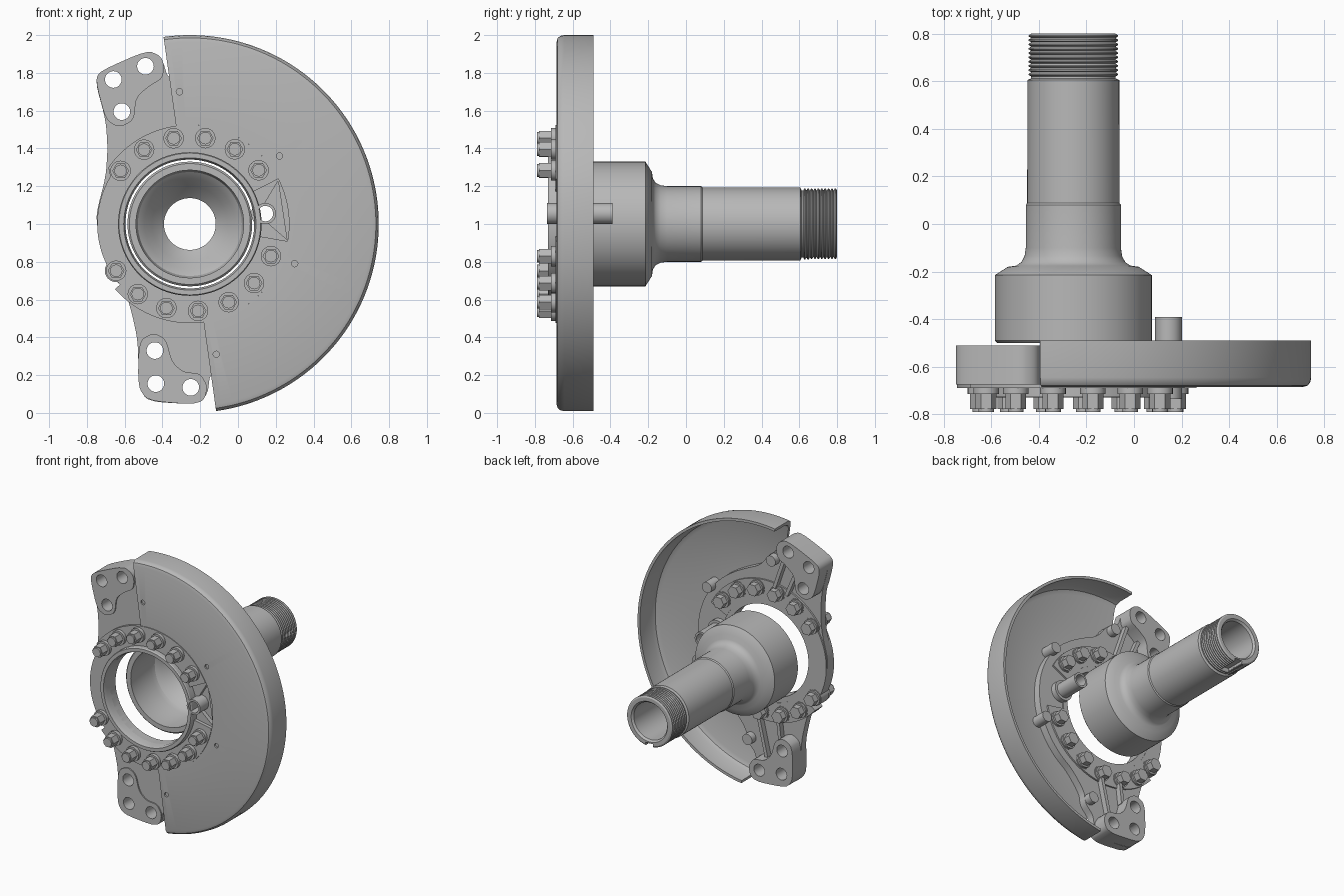
import bpy, bmesh, math
from math import cos, sin, radians, pi

if "Cube" in bpy.data.objects:
    bpy.data.objects.remove(bpy.data.objects["Cube"])

CX, CZ = -0.255, 1.0      # spindle axis
GAP = 0.685               # front plane of the shield

grey = bpy.data.materials.new("plain_grey")
grey.use_nodes = True
grey.diffuse_color = (0.48, 0.48, 0.48, 1)
grey.node_tree.nodes["Principled BSDF"].inputs["Base Color"].default_value = (0.48, 0.48, 0.48, 1)


def finish(name, bm):
    bmesh.ops.recalc_face_normals(bm, faces=bm.faces[:])
    mesh = bpy.data.meshes.new(name)
    bm.to_mesh(mesh)
    bm.free()
    mesh.materials.append(grey)
    ob = bpy.data.objects.new(name, mesh)
    bpy.context.collection.objects.link(ob)
    return ob


def activate(ob):
    bpy.ops.object.select_all(action='DESELECT')
    ob.select_set(True)
    bpy.context.view_layer.objects.active = ob


def polar(r, deg, cx=CX, cz=CZ):
    return (cx + r * cos(radians(deg)), cz + r * sin(radians(deg)))


def circle(c, r, n=32):
    return [polar(r, 360 * i / n, *c) for i in range(n)]


def rounded(pts, steps=2):
    # corner cutting turns a rough outline into a soft one
    for _ in range(steps):
        out = []
        for a, b in zip(pts, pts[1:] + pts[:1]):
            out += [(a[0] * .8 + b[0] * .2, a[1] * .8 + b[1] * .2),
                    (a[0] * .2 + b[0] * .8, a[1] * .2 + b[1] * .8)]
        pts = out
    return pts


def prism(name, pts, y0, y1, wall=0):
    # extrude an (x, z) outline along y; wall > 0 leaves only a border
    bm = bmesh.new()
    face = bm.faces.new([bm.verts.new((x, y0, z)) for x, z in pts])
    if wall:
        bmesh.ops.inset_region(bm, faces=[face], thickness=wall, use_even_offset=True)
        bmesh.ops.delete(bm, geom=[face], context='FACES')
    new = bmesh.ops.extrude_face_region(bm, geom=bm.faces[:])["geom"]
    bmesh.ops.translate(bm, vec=(0, y1 - y0, 0),
                        verts=[v for v in new if isinstance(v, bmesh.types.BMVert)])
    return finish(name, bm)


def revolve(name, profile, a0=0, a1=360, n=96):
    # turn a closed (radius, y) profile about the spindle axis
    bm = bmesh.new()
    full = a1 - a0 == 360
    rings = []
    for i in range(n if full else n + 1):
        a = a0 + (a1 - a0) * i / n
        rings.append([bm.verts.new((polar(r, a)[0], y, polar(r, a)[1])) for r, y in profile])
    pairs = list(zip(rings, rings[1:])) + ([(rings[-1], rings[0])] if full else [])
    m = len(profile)
    for p, q in pairs:
        for j in range(m):
            k = (j + 1) % m
            bm.faces.new((p[j], p[k], q[k], q[j]))
    if not full:
        bm.faces.new(rings[0])
        bm.faces.new(rings[-1])
    return finish(name, bm)


def cut(ob, pts, y0, y1):
    cutter = prism("cutter", pts, y0, y1)
    cutter.hide_render = True
    mod = ob.modifiers.new("cut", 'BOOLEAN')
    mod.operation, mod.object, mod.solver = 'DIFFERENCE', cutter, 'EXACT'
    activate(ob)
    bpy.ops.object.modifier_apply(modifier=mod.name)
    bpy.data.objects.remove(cutter)


def bar(name, a, b, w, y0, y1):
    d = math.hypot(b[0] - a[0], b[1] - a[1])
    nx, nz = -(b[1] - a[1]) / d * w / 2, (b[0] - a[0]) / d * w / 2
    return prism(name, [(a[0] + nx, a[1] + nz), (b[0] + nx, b[1] + nz),
                        (b[0] - nx, b[1] - nz), (a[0] - nx, a[1] - nz)], y0, y1)


# hollow spindle: cup, shoulder, barrel and thread
outer = [(.285, -.5), (.32, -.5), (.33, -.49), (.33, -.215), (.275, -.18), (.24, -.175),
         (.218, -.16), (.205, -.135), (.2, -.1), (.2, .08), (.194, .088), (.193, .605), (.178, .612)]
thread = [(r, .62 + .018 * i + d) for i in range(10) for r, d in ((.177, 0), (.188, .006), (.188, .011))]
bore = [(.177, .8), (.15, .8), (.138, .785), (.137, -.08), (.2, -.14), (.24, -.2), (.275, -.23), (.285, -.26)]
spindle = revolve("spindle", outer + thread + bore)
cut(spindle, [(CX - .03, .78), (CX + .03, .78), (CX + .03, .84), (CX - .03, .84)], .66, .84)

# half-round shield with a turned-back rim
shield = revolve("dust_shield", [
    (.525, -GAP), (.965, -GAP), (.985, -.679), (.996, -.665), (1, -.645), (1, -.49),
    (.98, -.49), (.978, -.62), (.965, -.65), (.935, -.664), (.525, -.664)], -82, 98)
screws = [(-.31, 1.70), (.22, 1.36), (.30, .79), (-.115, .31)]
for s in screws:
    cut(shield, circle(s, .017, 12), -.75, -.672)

# mounting bracket web with a raised border on its back
outline = [(-.40, 1.87), (-.48, 1.92), (-.73, 1.81), (-.755, 1.75), (-.70, 1.55), (-.69, 1.4),
           (-.70, 1.25), (-.75, 1.06), (-.745, .98), (-.71, .82), (-.65, .70), (-.60, .66),
           (-.56, .52), (-.53, .38), (-.525, .14), (-.48, .06), (-.22, .045), (-.16, .10),
           (-.15, .2), (-.08, .27), (-.07, .36)]
outline += [polar(.585, a) for a in range(-60, 61, 12)]
outline += [(-.06, 1.56), (-.19, 1.62), (-.28, 1.74), (-.37, 1.77)]
outline = rounded(outline)
web = prism("bracket_web", outline, -.665, -.61)
cut(web, circle((CX, CZ), .341, 96), -.8, -.4)
prism("bracket_border", outline, -.663, -.56, wall=.025)

# thick end pads, each with three holes
upper_pad = [(-.39, 1.84), (-.41, 1.89), (-.48, 1.92), (-.73, 1.81), (-.755, 1.76), (-.70, 1.55),
             (-.63, 1.51), (-.55, 1.55), (-.54, 1.67), (-.47, 1.73), (-.40, 1.77)]
lower_pad = [(-.525, .38), (-.45, .425), (-.38, .39), (-.35, .27), (-.29, .215), (-.20, .21),
             (-.16, .14), (-.18, .065), (-.25, .045), (-.48, .065), (-.53, .14)]
holes = {"upper": [(-.66, 1.765), (-.49, 1.835), (-.615, 1.595)],
         "lower": [(-.44, .33), (-.435, .155), (-.25, .135)]}
for side, pts in (("upper", upper_pad), ("lower", lower_pad)):
    pad = prism(side + "_mount_pad", rounded(pts), -.674, -.51)
    for h in holes[side]:
        cut(pad, circle(h, .044), -.8, -.4)
        cut(web, circle(h, .044), -.8, -.4)

# stiffening ribs from the pads to the ring
for a, b in (((-.52, 1.68), (-.43, 1.47)), ((-.42, 1.76), (-.33, 1.5)),
             ((-.38, .36), (-.36, .53)), ((-.27, .2), (-.2, .5))):
    bar("web_rib", a, b, .025, -.63, -.57)

# bolting ring: lip round the bore, front face in two heights of radius
revolve("ring_lip", [(.341, -.60), (.341, -.705), (.35, -.73), (.375, -.73), (.38, -.722), (.38, -.60)])
for a0, a1, r in ((27, 146, .525), (146, 221, .49), (221, 350, .525)):
    revolve("ring_face", [(.378, -.69), (r, -.69), (r, -.598), (.378, -.598)], a0, a1, 48)

# notch in the ring where the sensor sleeve passes through
cut(web, [polar(.37, 7), polar(.52, -9), polar(.52, 26), polar(.37, 9)], -.8, -.635)
sleeve_at = (.145, 1.055)
cut(web, circle(sleeve_at, .05), -.8, -.4)
sleeve = prism("sensor_sleeve", circle(sleeve_at, .056), -.735, -.39)
cut(sleeve, circle(sleeve_at, .041), -.8, -.3)
boss = prism("sleeve_boss", circle(sleeve_at, .075), -.635, -.57)
cut(boss, circle(sleeve_at, .05), -.8, -.3)

# ring bolts: washer and nut in front, flanged hex head behind
angles = [38 + 20.9 * i for i in range(6)] + [-21.6 - 21 * i for i in range(7)]
for a in angles:
    c = polar(.462, a)
    prism("bolt_boss", circle(c, .06, 24), -.687, -.595)
    prism("bolt_washer", circle(c, .054, 24), -.714, -.685)
    prism("bolt_nut", circle(c, .044, 6), -.778, -.71)
    prism("bolt_tip", circle(c, .033, 16), -.79, -.77)
    prism("head_flange", circle(c, .055, 24), -.6, -.582)
    prism("bolt_head", circle(c, .046, 6), -.585, -.535)

# bosses that carry the shield screws
for s in screws:
    prism("shield_boss", circle(s, .04, 24), -.668, -.56)

# smooth shading with sharp edges kept
for ob in list(bpy.context.scene.objects):
    if ob.type == 'MESH' and grey.name in ob.data.materials:
        activate(ob)
        bpy.ops.object.shade_smooth_by_angle(angle=radians(30))
